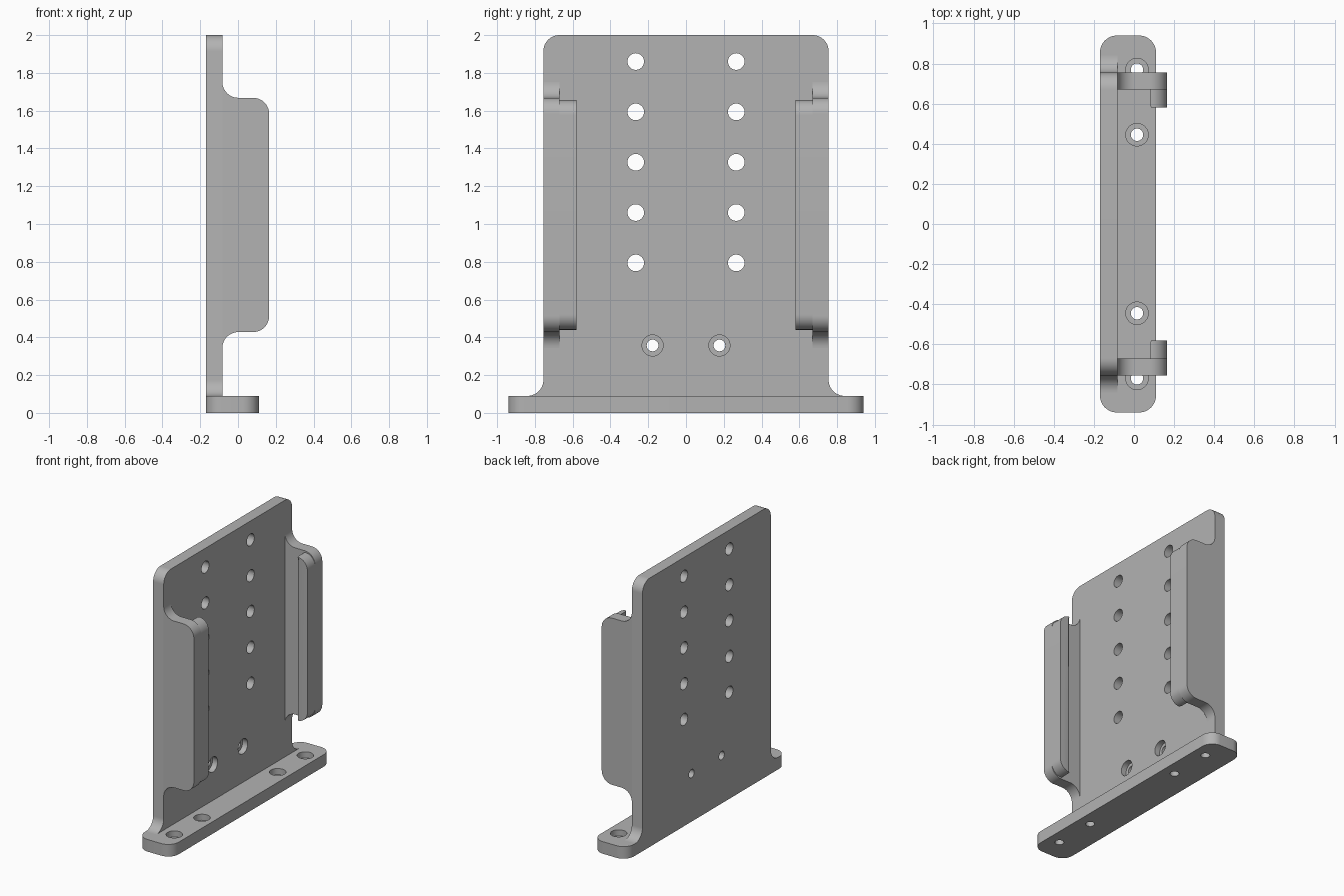
import bpy, bmesh, math
from mathutils import Vector, Matrix

cube = bpy.data.objects.get("Cube")
if cube:
    bpy.data.objects.remove(cube, do_unlink=True)

GREY = (0.45, 0.45, 0.45, 1)
metal = bpy.data.materials.new("plain grey")
metal.use_nodes = True
metal.diffuse_color = GREY
metal.node_tree.nodes["Principled BSDF"].inputs["Base Color"].default_value = GREY

# Axis mapping from profile plane (a, b) and depth d
PLACE = {"x": lambda a, b, d: (d, a, b),
         "y": lambda a, b, d: (a, d, b),
         "z": lambda a, b, d: (a, b, d)}


def rounded(corners, steps=12):
    """Outline with right-angle corners (a, b, radius) turned into arcs."""
    out = []
    for i, (a, b, r) in enumerate(corners):
        p = Vector((a, b))
        u = (Vector(corners[i - 1][:2]) - p).normalized()
        v = (Vector(corners[(i + 1) % len(corners)][:2]) - p).normalized()
        arc = [p]
        if r:
            arc = []
            for k in range(steps + 1):
                t = math.pi / 2 * k / steps
                arc.append(p + (u + v) * r - v * r * math.cos(t) - u * r * math.sin(t))
        for q in arc:
            if all((q - o).length > 1e-4 for o in out):
                out.append(q)
    return out


def finish(name, bm):
    bmesh.ops.recalc_face_normals(bm, faces=bm.faces)
    mesh = bpy.data.meshes.new(name)
    bm.to_mesh(mesh)
    bm.free()
    mesh.materials.append(metal)
    obj = bpy.data.objects.new(name, mesh)
    bpy.context.collection.objects.link(obj)
    return obj


def prism(name, corners, axis, d0, d1, end_round=0):
    """Extrude an outline from d0 to d1, optionally rounding the d0 end."""
    bm = bmesh.new()
    pts = rounded(corners)
    rings = [[bm.verts.new(PLACE[axis](p.x, p.y, d)) for p in pts] for d in (d0, d1)]
    cap = bm.faces.new(rings[0])
    bm.faces.new(rings[1])
    for i in range(len(pts)):
        bm.faces.new((rings[0][i - 1], rings[0][i], rings[1][i], rings[1][i - 1]))
    if end_round:
        bmesh.ops.bevel(bm, geom=list(cap.edges), offset=end_round, segments=4,
                        profile=0.5, affect="EDGES")
    return finish(name, bm)


def activate(obj):
    bpy.ops.object.select_all(action="DESELECT")
    obj.select_set(True)
    bpy.context.view_layer.objects.active = obj


def drill(obj, axis, centres, radius, d0, d1):
    """Cut round holes along an axis."""
    bm = bmesh.new()
    turn = Matrix.Rotation(math.pi / 2, 4, "Y") if axis == "x" else Matrix()
    for a, b in centres:
        mid = Matrix.Translation(PLACE[axis](a, b, (d0 + d1) / 2))
        bmesh.ops.create_cone(bm, cap_ends=True, segments=40, radius1=radius,
                              radius2=radius, depth=d1 - d0, matrix=mid @ turn)
    cutter = finish("hole_cutter", bm)
    cutter.hide_render = True
    mod = obj.modifiers.new("holes", "BOOLEAN")
    mod.operation, mod.solver, mod.object = "DIFFERENCE", "EXACT", cutter
    activate(obj)
    bpy.ops.object.modifier_apply(modifier=mod.name)
    bpy.data.objects.remove(cutter, do_unlink=True)


def mirror_y(obj):
    mod = obj.modifiers.new("mirror", "MIRROR")
    mod.use_axis = (False, True, False)
    activate(obj)
    bpy.ops.object.modifier_apply(modifier=mod.name)


BACK, FACE, RIM = -0.17, -0.083, 0.165
HALF, BASE_TOP, R = 0.755, 0.09, 0.085
LOW, HIGH = 0.428, 1.668

# Upright plate with rounded top corners and flared feet
plate = prism("back_plate", [
    (-HALF, 2, R), (HALF, 2, R), (HALF, BASE_TOP, R), (HALF + R, BASE_TOP, 0),
    (-HALF - R, BASE_TOP, 0), (-HALF, BASE_TOP, R)], "x", BACK, FACE)
drill(plate, "x", [(s * 0.266, 0.794 + 0.2665 * i) for s in (-1, 1) for i in range(5)],
      0.044, -0.3, 0.1)
screws = [(-0.177, 0.357), (0.177, 0.357)]
drill(plate, "x", screws, 0.031, -0.3, 0.1)
drill(plate, "x", screws, 0.056, -0.125, 0.1)

# Foot bar with counterbored screw holes
foot = prism("foot_bar", [(BACK, -0.94, R), (0.11, -0.94, R), (0.11, 0.94, R),
                          (BACK, 0.94, R)], "z", 0, BASE_TOP)
bolts = [(0.015, y) for y in (-0.77, -0.445, 0.445, 0.77)]
drill(foot, "z", bolts, 0.031, -0.1, 0.2)
drill(foot, "z", bolts, 0.056, 0.045, 0.2)

# Side flanges that blend into the plate
flanges = prism("side_flanges", [
    (FACE, HIGH + R, 0), (FACE, HIGH, R), (RIM, HIGH, R),
    (RIM, LOW, R), (FACE, LOW, R), (FACE, LOW - R, 0)], "y", 0.67, HALF)
mirror_y(flanges)

# Inward lips along the flange rims
lips = prism("flange_lips", [
    (0.08, HIGH - 0.012, 0), (RIM, HIGH - 0.012, 0.08),
    (RIM, LOW + 0.012, 0.08), (0.08, LOW + 0.012, 0)], "y", 0.58, 0.67, 0.015)
mirror_y(lips)

for part in (plate, foot, flanges, lips):
    activate(part)
    bpy.ops.object.shade_smooth_by_angle(angle=math.radians(35))
